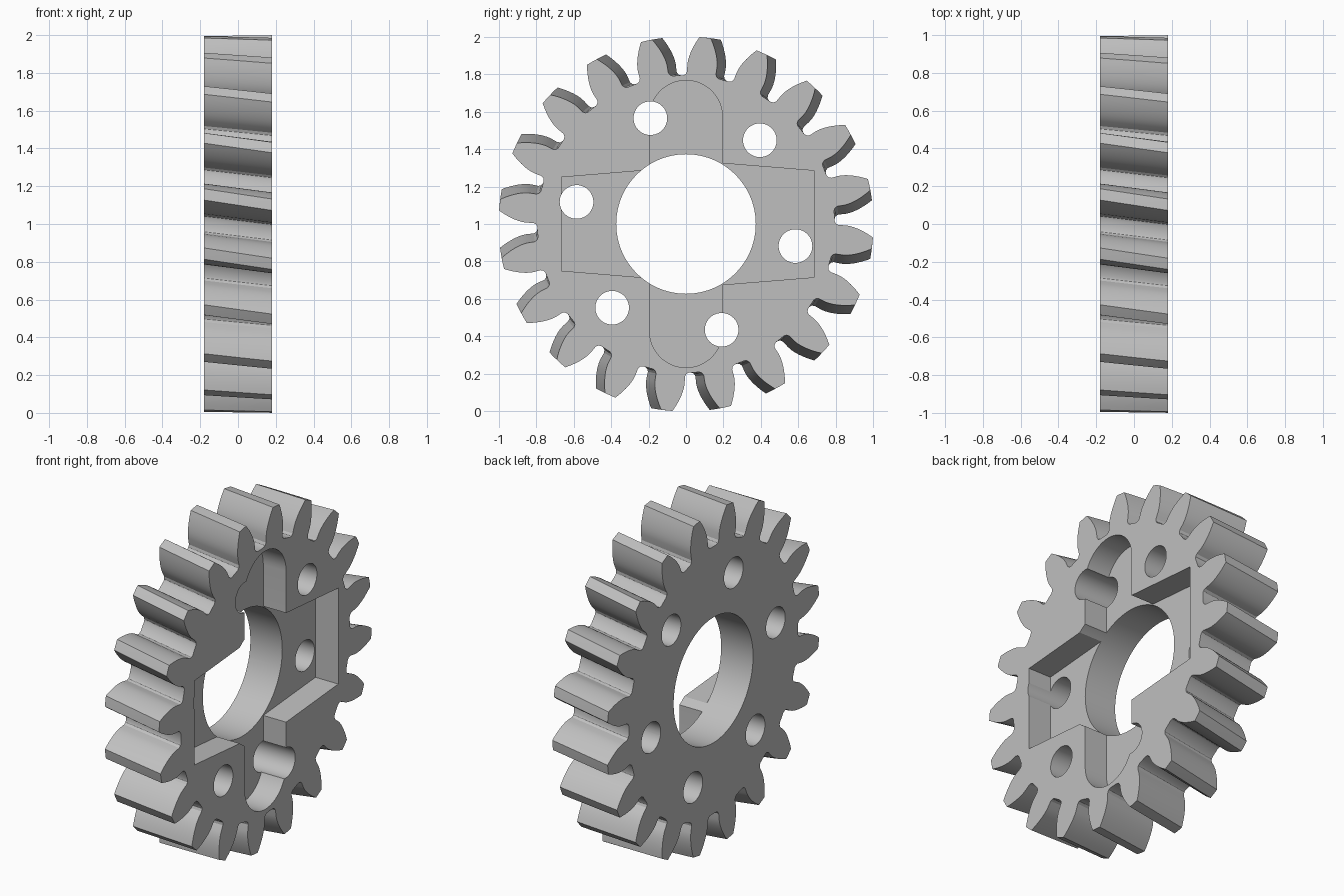
import bpy, bmesh, math
from math import sin, cos, tan, acos, radians, pi

cube = bpy.data.objects.get("Cube")
if cube:
    bpy.data.objects.remove(cube, do_unlink=True)

HALF = 0.18            # half of the gear width
FLOOR = 0.03           # pocket floor
TEETH = 20
TIP, PITCH, ROOT = 1.002, 0.909, 0.795
BASE = PITCH * cos(radians(20))
NEAR, FAR = radians(5.85), radians(9)   # tooth angle on each face

steel = bpy.data.materials.new("plain grey")
steel.use_nodes = True
grey = (0.52, 0.52, 0.52, 1)
steel.diffuse_color = grey
steel.node_tree.nodes["Principled BSDF"].inputs["Base Color"].default_value = grey


def prism(name, outline, x0, x1, turn0=0, turn1=0, steps=1):
    """Extrude a (y, z) outline along x, twisting it about the gear axis."""
    bm = bmesh.new()
    rings = []
    for s in range(steps + 1):
        t = s / steps
        a = turn0 + (turn1 - turn0) * t
        rings.append([bm.verts.new((x0 + (x1 - x0) * t,
                                    y * cos(a) + z * sin(a),
                                    1 + z * cos(a) - y * sin(a)))
                      for y, z in outline])
    for lo, hi in zip(rings, rings[1:]):
        for i in range(len(outline)):
            j = (i + 1) % len(outline)
            bm.faces.new((lo[i], lo[j], hi[j], hi[i]))
    bm.faces.new(rings[0])
    bm.faces.new(rings[-1])
    bmesh.ops.recalc_face_normals(bm, faces=bm.faces)
    mesh = bpy.data.meshes.new(name)
    bm.to_mesh(mesh)
    bm.free()
    mesh.materials.append(steel)
    obj = bpy.data.objects.new(name, mesh)
    bpy.context.collection.objects.link(obj)
    return obj


def polar(r, a):
    return r * sin(a), r * cos(a)


def inv(r):
    a = acos(min(1, BASE / r))
    return tan(a) - a


def circle(r, cy=0, cz=0, n=48):
    return [(cy + r * cos(2 * pi * i / n), cz + r * sin(2 * pi * i / n)) for i in range(n)]


# Involute tooth flank with a small root fillet: (radius, half angle)
base_half = pi / (2 * TEETH) + inv(PITCH)
flank = [(ROOT, base_half + 0.028), (ROOT + 0.006, base_half + 0.012),
         (ROOT + 0.02, base_half + 0.002)]
for i in range(8):
    r = BASE + (TIP - BASE) * i / 7
    flank.append((r, base_half - inv(r)))
tooth = [(r, -a) for r, a in flank] + [(TIP, 0)] + [(r, a) for r, a in reversed(flank)]
outline = [polar(r, a + 2 * pi * k / TEETH) for k in range(TEETH) for r, a in tooth]
gear = prism("helical_gear", outline, -HALF, HALF, FAR, NEAR, 6)

# Cutters: centre bore, six bolt holes, rounded slot and tapered cross arms
cutters = []
slot_r, slot_c = 0.195, 0.573
ends = [(slot_r * cos(pi * i / 24), slot_c + slot_r * sin(pi * i / 24)) for i in range(25)]
slot = ends + [(-y, -z) for y, z in ends]
edge = [(-0.665, 0.25), (0, 0.305), (0.19, 0.325), (0.685, 0.285)]
arms = edge + [(y, -z) for y, z in reversed(edge)]
cutters.append(prism("slot_cutter", slot, FLOOR, 0.3))
cutters.append(prism("arm_cutter", arms, FLOOR, 0.3))
cutters.append(prism("bore_cutter", circle(0.373, n=96), -0.4, 0.4))
for k in range(6):
    a = radians(48.6 + 60 * k)
    cutters.append(prism("bolt_hole_cutter", circle(0.09, 0.597 * cos(a), 0.597 * sin(a)), -0.4, 0.4))

bpy.ops.object.select_all(action='DESELECT')
bpy.context.view_layer.objects.active = gear
gear.select_set(True)
for c in cutters:
    c.hide_render = True
    mod = gear.modifiers.new("cut", 'BOOLEAN')
    mod.operation = 'DIFFERENCE'
    mod.solver = 'EXACT'
    mod.object = c
    bpy.ops.object.modifier_apply(modifier=mod.name)
for c in cutters:
    bpy.data.objects.remove(c, do_unlink=True)

bpy.ops.object.shade_smooth_by_angle(angle=radians(25))
